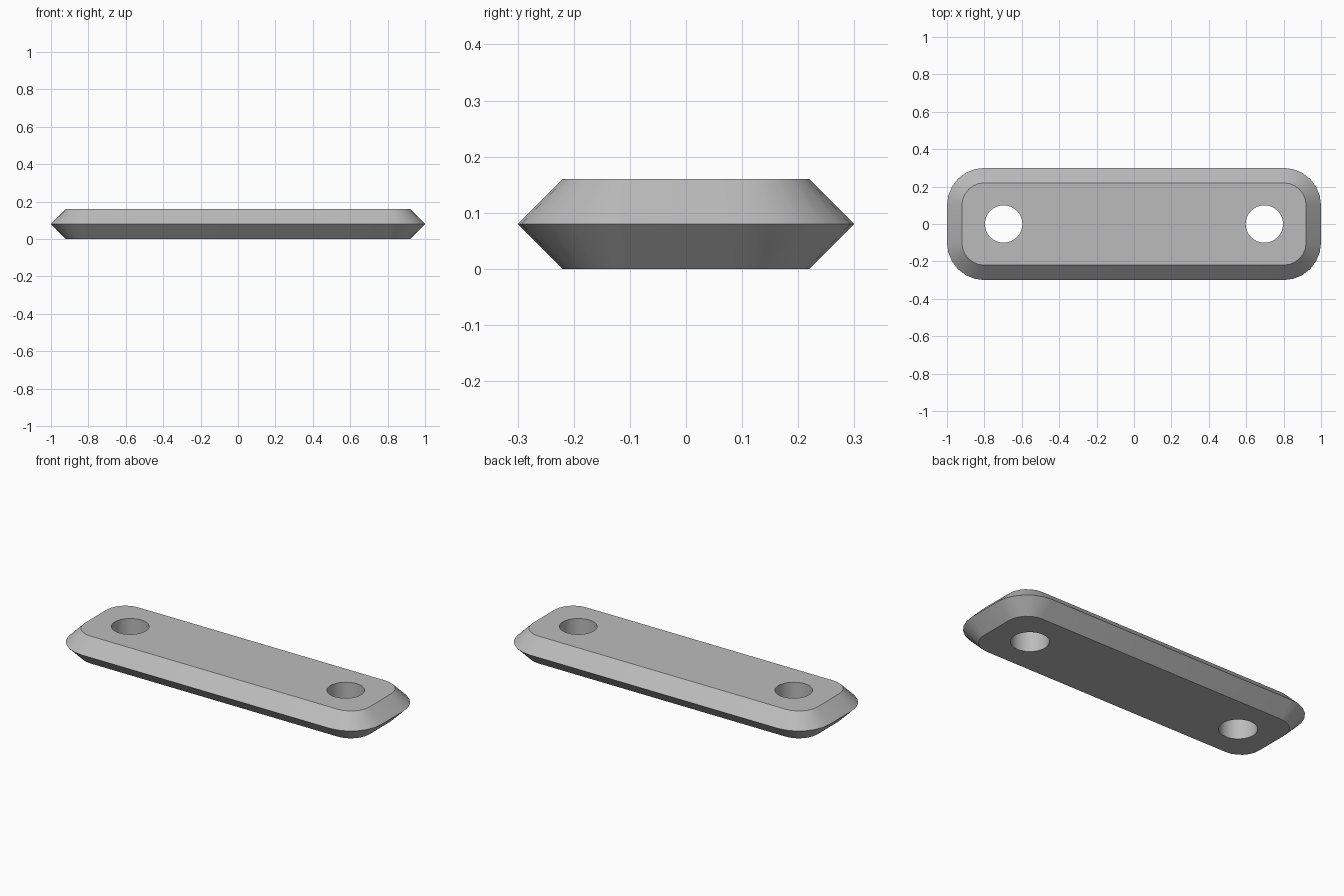
import bpy
import bmesh
from math import cos, sin, pi, radians

HALF_X, HALF_Y = 1.0, 0.3
THICKNESS = 0.16
BEVEL = 0.08
CORNER = 0.2
CORNER_STEPS = 6
HOLE_X, HOLE_R, HOLE_STEPS = 0.697, 0.1, 32

old = bpy.data.objects.get("Cube")
if old:
    bpy.data.objects.remove(old, do_unlink=True)


def rounded_outline(inset):
    """Rounded rectangle, counter-clockwise, shrunk by inset."""
    radius = CORNER - inset
    points = []
    for quarter, (sx, sy) in enumerate([(1, 1), (-1, 1), (-1, -1), (1, -1)]):
        for i in range(CORNER_STEPS + 1):
            a = (quarter + i / CORNER_STEPS) * pi / 2
            points.append((sx * (HALF_X - CORNER) + radius * cos(a),
                           sy * (HALF_Y - CORNER) + radius * sin(a)))
    return points


def hole_outline(x):
    steps = [2 * pi * i / HOLE_STEPS for i in range(HOLE_STEPS)]
    return [(x + HOLE_R * cos(a), HOLE_R * sin(a)) for a in steps]


def add_walls(bm, outline_levels):
    """Skin between stacked loops; returns the bottom and top loops."""
    loops = [[bm.verts.new((x, y, z)) for x, y in pts] for pts, z in outline_levels]
    for low, high in zip(loops, loops[1:]):
        for i in range(len(low)):
            j = (i + 1) % len(low)
            bm.faces.new((low[i], low[j], high[j], high[i]))
    return loops[0], loops[-1]


bm = bmesh.new()

# Outer rim with a sharp ridge at mid height
rim = add_walls(bm, [(rounded_outline(BEVEL), 0),
                     (rounded_outline(0), THICKNESS / 2),
                     (rounded_outline(BEVEL), THICKNESS)])

# Two through holes
holes = [add_walls(bm, [(hole_outline(x), 0), (hole_outline(x), THICKNESS)])
         for x in (-HOLE_X, HOLE_X)]

# Flat bottom and top around the holes
for side in (0, 1):
    edges = []
    for pair in [rim] + holes:
        loop = pair[side]
        edges += [bm.edges.get((loop[i - 1], loop[i])) for i in range(len(loop))]
    bmesh.ops.triangle_fill(bm, edges=edges, use_beauty=True,
                            normal=(0, 0, 1 if side else -1))

bmesh.ops.recalc_face_normals(bm, faces=bm.faces)
mesh = bpy.data.meshes.new("link_plate")
bm.to_mesh(mesh)
bm.free()

plate = bpy.data.objects.new("link_plate", mesh)
bpy.context.collection.objects.link(plate)

# Plain grey finish
grey = bpy.data.materials.new("plain grey")
grey.use_nodes = True
colour = (0.5, 0.5, 0.5, 1)
grey.diffuse_color = colour
grey.node_tree.nodes["Principled BSDF"].inputs["Base Color"].default_value = colour
mesh.materials.append(grey)

# Smooth corners and holes, crisp ridges
bpy.ops.object.select_all(action='DESELECT')
plate.select_set(True)
bpy.context.view_layer.objects.active = plate
bpy.ops.object.shade_smooth_by_angle(angle=radians(30))
